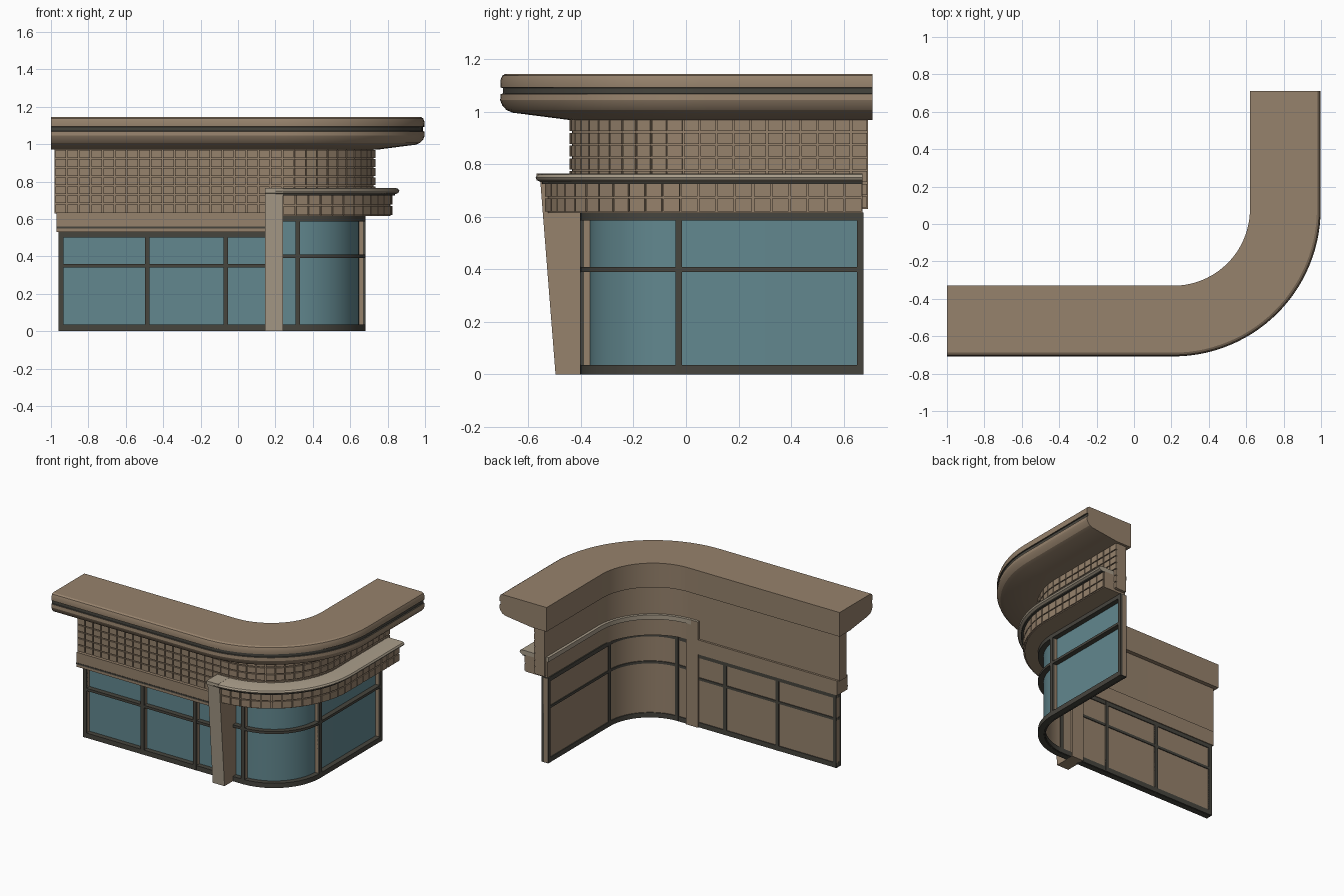
import bpy, bmesh, math
from mathutils import Matrix, Vector

if "Cube" in bpy.data.objects:
    bpy.data.objects.remove(bpy.data.objects["Cube"], do_unlink=True)


def material(name, rgb):
    m = bpy.data.materials.new(name)
    m.use_nodes = True
    m.diffuse_color = (*rgb, 1)
    bsdf = m.node_tree.nodes["Principled BSDF"]
    bsdf.inputs["Base Color"].default_value = (*rgb, 1)
    bsdf.inputs["Roughness"].default_value = 0.8
    return m


BROWN = material("brown stone", (0.305, 0.223, 0.15))
PALE = material("pale stone", (0.39, 0.33, 0.248))
DARK = material("dark frame", (0.062, 0.059, 0.048))
GLASS = material("blue glass", (0.122, 0.245, 0.275))

FACADE = (0.21, 0.08)     # corner centre of the roof, wall and canopy
GLAZING = (0.31, -0.03)   # corner centre of the windows


def finish(name, bm, mats):
    bmesh.ops.recalc_face_normals(bm, faces=bm.faces)
    mesh = bpy.data.meshes.new(name)
    bm.to_mesh(mesh)
    bm.free()
    for m in mats:
        mesh.materials.append(m)
    for p in mesh.polygons:
        p.use_smooth = True
    mesh.set_sharp_from_angle(angle=math.radians(25))
    ob = bpy.data.objects.new(name, mesh)
    bpy.context.collection.objects.link(ob)


def route(centre, x0, end, turn=True):
    """Pivot and outward direction along the front, round the corner, up the side."""
    cx, cy = centre
    if not turn:
        return [((x0, cy), (0, -1)), ((end, cy), (0, -1))]
    steps = 28
    arc = [math.radians(-90 + 90 * i / steps) for i in range(steps + 1)]
    stations = [((cx, cy), (math.cos(a), math.sin(a))) for a in arc]
    return [((x0, cy), (0, -1))] + stations + [((cx, end), (1, 0))]


def sweep(name, profile, stations, mats, painted=None):
    """Carry a closed (radius, z) profile along the route; painted maps an edge to a material."""
    bm = bmesh.new()
    rings = [[bm.verts.new((p[0] + n[0] * r, p[1] + n[1] * r, z)) for r, z in profile]
             for p, n in stations]
    count = len(profile)
    for a, b in zip(rings, rings[1:]):
        for i in range(count):
            j = (i + 1) % count
            f = bm.faces.new((a[i], a[j], b[j], b[i]))
            f.material_index = (painted or {}).get(i, 0)
    bm.faces.new(rings[0])
    bm.faces.new(rings[-1])
    finish(name, bm, mats)


def band(r0, r1, z0, z1):
    return [(r0, z0), (r1, z0), (r1, z1), (r0, z1)]


def tiles(name, x0, y1, r, z0, z1, rows, pitch=0.064, depth=0.03, gap=0.007):
    """Flat tiles following the facade curve at radius r."""
    cx, cy = FACADE
    front, bend, side = cx - x0, r * math.pi / 2, y1 - cy
    columns = round((front + bend + side) / pitch)
    step = (front + bend + side) / columns
    height = (z1 - z0) / rows
    bm = bmesh.new()
    for c in range(columns):
        s = (c + 0.5) * step
        angle = min(max((s - front) / r, 0), math.pi / 2) - math.pi / 2
        px = cx + min(s - front, 0)
        py = cy + max(s - front - bend, 0)
        normal = Vector((math.cos(angle), math.sin(angle), 0))
        for k in range(rows):
            place = Vector((px, py, z0 + (k + 0.5) * height)) + normal * (r - depth / 2)
            size = Matrix.Diagonal((depth, step - gap, height - gap, 1))
            bmesh.ops.create_cube(bm, size=1, matrix=Matrix.Translation(place)
                                  @ Matrix.Rotation(angle, 4, "Z") @ size)
    finish(name, bm, [BROWN])


# Roof with two rounded mouldings split by a dark groove
roof = [(0.41, 0.97), (0.53, 0.97), (0.74, 0.997), (0.764, 1.007), (0.78, 1.025),
        (0.788, 1.045), (0.786, 1.068), (0.778, 1.07), (0.778, 1.091), (0.786, 1.093),
        (0.787, 1.12), (0.78, 1.138), (0.768, 1.145), (0.41, 1.145)]
sweep("roof", roof, route(FACADE, -1, 0.71), [BROWN, DARK], {6: 1, 7: 1, 8: 1})

# Tiled upper wall
sweep("upper_wall", band(0.44, 0.515, 0.63, 0.975), route(FACADE, -0.98, 0.693), [BROWN])
tiles("wall_tiles", -0.98, 0.693, 0.524, 0.632, 0.972, 7)

# Plain band over the front windows, with a dark line
front = route(FACADE, -0.97, 0.16, turn=False)
sweep("front_band", band(0.425, 0.545, 0.53, 0.635), front, [BROWN])
sweep("front_band_line", band(0.535, 0.548, 0.549, 0.56), front, [DARK])

# Corner canopy
canopy = route(FACADE, 0.2, 0.672)
sweep("canopy", band(0.43, 0.606, 0.615, 0.735), canopy, [BROWN])
tiles("canopy_tiles", 0.24, 0.672, 0.615, 0.617, 0.73, 2, pitch=0.07)
cap = [(0.42, 0.733), (0.635, 0.733), (0.648, 0.74), (0.653, 0.75), (0.646, 0.761),
       (0.635, 0.765), (0.42, 0.765)]
sweep("canopy_cap", cap, canopy, [PALE])
sweep("canopy_shadow_line", band(0.6, 0.63, 0.726, 0.734), canopy, [DARK])

# Flared column: pale on the front and top, brown on the sides
bm = bmesh.new()
outline = [(-0.497, 0), (-0.555, 0.735), (-0.57, 0.74), (-0.57, 0.766), (-0.342, 0.766), (-0.342, 0)]
sides = [[bm.verts.new((x, y, z)) for y, z in outline] for x in (0.145, 0.24)]
for s in sides:
    bm.faces.new(s)
for i in range(len(outline)):
    j = (i + 1) % len(outline)
    face = bm.faces.new((sides[0][i], sides[0][j], sides[1][j], sides[1][i]))
    face.material_index = 1 if i < 4 else 0
finish("column", bm, [BROWN, PALE])


# Windows: glass outside, brown panel inside, dark bars on both faces
def window_run(prefix, stations, top, rail, posts):
    sweep(prefix + "_glass", band(0.327, 0.336, 0.01, top - 0.005), stations, [BROWN, GLASS], {1: 1})
    bars = {"sill": (0, 0.035), "rail": (rail - 0.009, rail + 0.009), "head": (top - 0.03, top)}
    for part, (z0, z1) in bars.items():
        sweep(f"{prefix}_{part}", band(0.331, 0.372, z0, z1), stations, [DARK])
        sweep(f"{prefix}_inner_{part}", band(0.321, 0.329, z0, z1), stations, [DARK])
    for k, (pivot, normal) in enumerate(posts):
        along = Vector((-normal[1], normal[0])) * 0.0125
        ends = [(Vector(pivot) - along, normal), (Vector(pivot) + along, normal)]
        sweep(f"{prefix}_post_{k}", band(0.325, 0.358, 0.005, top - 0.005), ends, [BROWN])
        sweep(f"{prefix}_post_face_{k}", band(0.356, 0.373, 0, top), ends, [DARK])
        sweep(f"{prefix}_post_back_{k}", band(0.32, 0.327, 0, top), ends, [DARK])


gx, gy = GLAZING
window_run("front_window", route(GLAZING, -0.96, 0.16, turn=False), 0.532, 0.35,
           [((x, gy), (0, -1)) for x in (-0.946, -0.485, -0.065)])
window_run("corner_window", route(GLAZING, 0.22, 0.676), 0.617, 0.4,
           [((gx + 0.01, gy), (0, -1)), ((gx, gy + 0.002), (1, 0)), ((gx, 0.664), (1, 0))])
